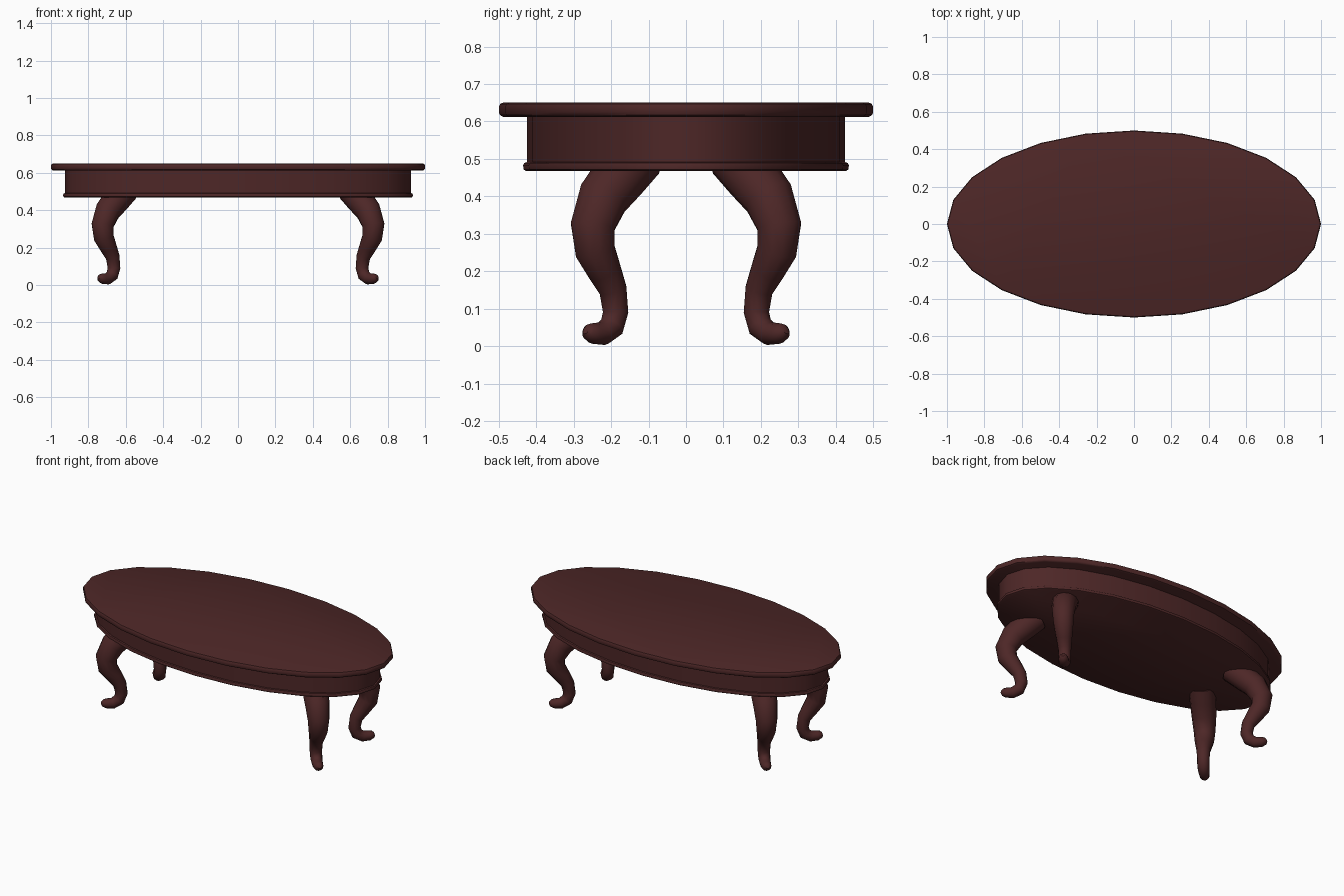
import bpy, bmesh, math
from mathutils import Vector

if "Cube" in bpy.data.objects:
    bpy.data.objects.remove(bpy.data.objects["Cube"], do_unlink=True)

COLOR = (0.075, 0.02, 0.02, 1)
wood = bpy.data.materials.new("dark mahogany")
wood.use_nodes = True
wood.diffuse_color = COLOR
wood.node_tree.nodes["Principled BSDF"].inputs["Base Color"].default_value = COLOR


def skin_rings(name, rings):
    """Bridge equal rings of points into a capped, smooth solid."""
    bm = bmesh.new()
    loops = [[bm.verts.new(p) for p in ring] for ring in rings]
    n = len(loops[0])
    for a, b in zip(loops, loops[1:]):
        for i in range(n):
            j = (i + 1) % n
            bm.faces.new((a[i], a[j], b[j], b[i]))
    bm.faces.new(loops[0])
    bm.faces.new(loops[-1])
    bmesh.ops.recalc_face_normals(bm, faces=bm.faces)
    mesh = bpy.data.meshes.new(name)
    bm.to_mesh(mesh)
    bm.free()
    mesh.materials.append(wood)
    obj = bpy.data.objects.new(name, mesh)
    bpy.context.collection.objects.link(obj)
    bpy.ops.object.select_all(action="DESELECT")
    obj.select_set(True)
    bpy.context.view_layer.objects.active = obj
    bpy.ops.object.shade_smooth_by_angle(angle=math.radians(40))


def oval(name, profile, sides=24):
    """Oval solid from (inset, height) pairs."""
    turns = [math.tau * i / sides for i in range(sides)]
    skin_rings(name, [[(math.cos(t) * (1 - inset), math.sin(t) * (0.5 - inset), z)
                       for t in turns] for inset, z in profile])


def leg(name, sx, sy, path, sides=12):
    """Cabriole leg swept along (outward, height, radius) in a diagonal plane."""
    centers = [Vector((0.475 + d, d, z)) for d, z, r in path]
    across = Vector((1, -1, 0)).normalized()
    rings = []
    for i, c in enumerate(centers):
        along = centers[min(i + 1, len(centers) - 1)] - centers[max(i - 1, 0)]
        normal = across.cross(along.normalized())
        ring = []
        for k in range(sides):
            t = math.tau * k / sides
            p = c + path[i][2] * (math.cos(t) * across + math.sin(t) * normal)
            ring.append((p.x * sx, p.y * sy, p.z))
        rings.append(ring)
    skin_rings(name, rings)


# Table top with a rounded edge
oval("table_top", [(0.012, 0.612), (0.003, 0.617), (0, 0.625), (0, 0.639),
                   (0.004, 0.647), (0.012, 0.65)])

# Apron and the bead along its lower edge
oval("apron", [(0.076, 0.615), (0.076, 0.475)])
oval("apron_bead", [(0.072, 0.468), (0.066, 0.472), (0.065, 0.483),
                    (0.068, 0.489), (0.077, 0.492)])

# Four curved legs with upturned feet
leg_path = [(0.13, 0.51, 0.076), (0.175, 0.455, 0.074), (0.222, 0.395, 0.069),
            (0.249, 0.32, 0.061), (0.243, 0.255, 0.055), (0.217, 0.2, 0.046),
            (0.195, 0.15, 0.038), (0.188, 0.09, 0.035), (0.198, 0.052, 0.034),
            (0.222, 0.033, 0.031), (0.248, 0.034, 0.028), (0.262, 0.039, 0.021),
            (0.268, 0.042, 0.01)]
for end, sx in (("left", 1), ("right", -1)):
    for side, sy in (("front", -1), ("back", 1)):
        leg(f"{side}_{end}_leg", sx, sy, leg_path)
